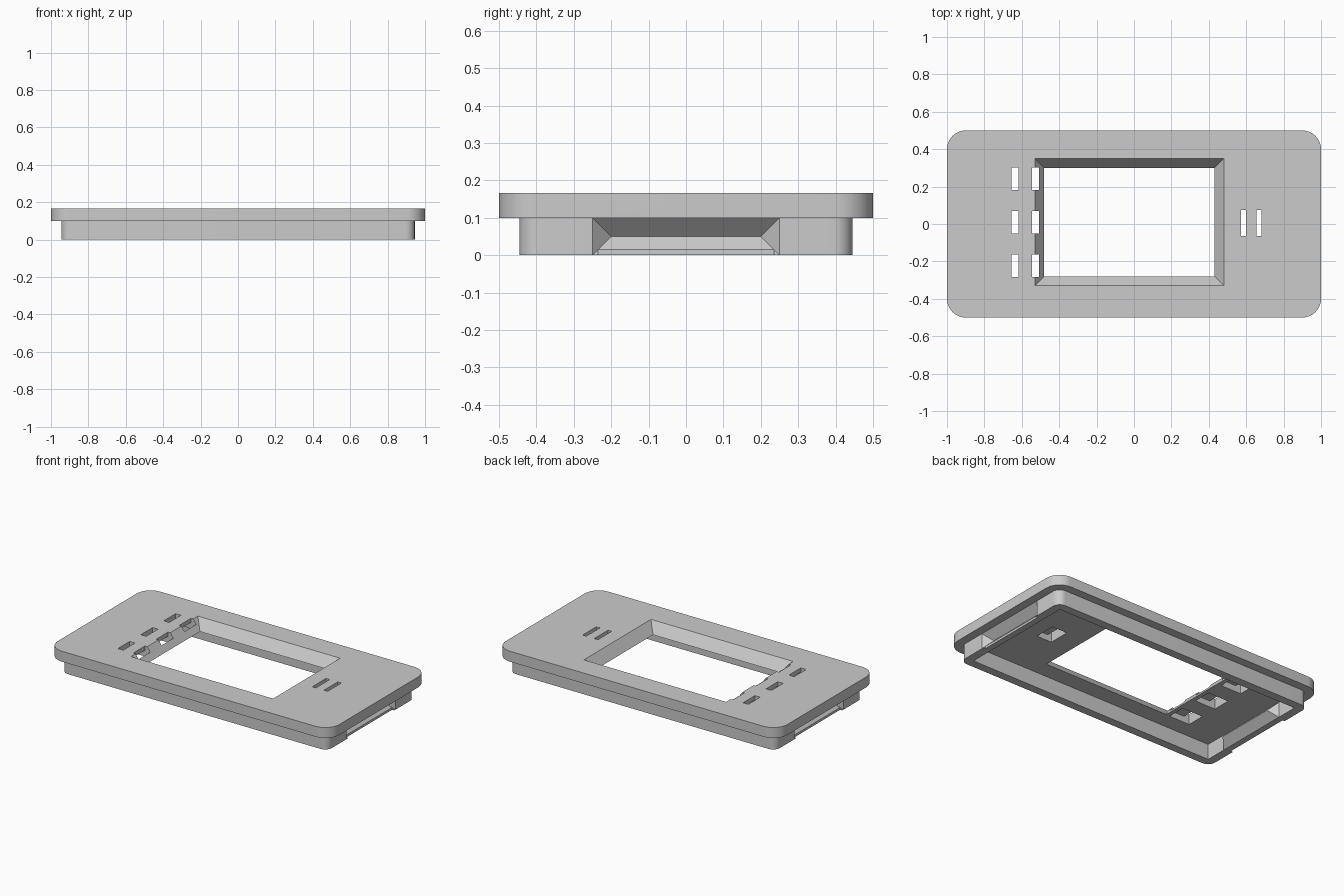
import bpy, bmesh, math
from mathutils import Vector

cube = bpy.data.objects.get("Cube")
if cube:
    bpy.data.objects.remove(cube, do_unlink=True)

TOP, LEDGE = 0.167, 0.10        # plate top, plate underside
WX, WY, T = 0.945, 0.445, 0.055  # skirt half sizes and thickness

grey = bpy.data.materials.new("plain grey")
grey.use_nodes = True
grey.diffuse_color = (0.6, 0.6, 0.6, 1)
grey.node_tree.nodes["Principled BSDF"].inputs["Base Color"].default_value = (0.6, 0.6, 0.6, 1)


def hull(name, points):
    """Convex solid around the given points."""
    bm = bmesh.new()
    for p in points:
        bm.verts.new(p)
    bmesh.ops.convex_hull(bm, input=bm.verts[:])
    bmesh.ops.dissolve_limit(bm, angle_limit=0.001, verts=bm.verts[:], edges=bm.edges[:])
    bmesh.ops.recalc_face_normals(bm, faces=bm.faces[:])
    mesh = bpy.data.meshes.new(name)
    bm.to_mesh(mesh)
    bm.free()
    mesh.materials.append(grey)
    obj = bpy.data.objects.new(name, mesh)
    bpy.context.collection.objects.link(obj)
    return obj


def box(name, x0, x1, y0, y1, z0, z1):
    return hull(name, [(x, y, z) for x in (x0, x1) for y in (y0, y1) for z in (z0, z1)])


def rounded_slab(name, hx, hy, r, z0, z1, steps=10):
    pts = []
    for sx in (-1, 1):
        for sy in (-1, 1):
            for i in range(steps + 1):
                a = math.pi / 2 * i / steps
                x = sx * (hx - r + r * math.cos(a))
                y = sy * (hy - r + r * math.sin(a))
                pts += [(x, y, z0), (x, y, z1)]
    return hull(name, pts)


def combine(target, other, operation):
    mod = target.modifiers.new("shape", 'BOOLEAN')
    mod.operation, mod.solver, mod.object = operation, 'EXACT', other
    bpy.context.view_layer.objects.active = target
    bpy.ops.object.modifier_apply(modifier=mod.name)
    bpy.data.objects.remove(other, do_unlink=True)


def grip(name, side, x_face, x_base):
    """Wedge whose ridge lies 0.05 inward of x_face, continued straight to x_base."""
    pts = [(side * x, y, z) for x in (x_face, x_base) for y in (-0.25, 0.25) for z in (0, LEDGE)]
    pts += [(side * (x_face - 0.05), y, LEDGE / 2) for y in (-0.2, 0.2)]
    return hull(name, pts)


# Top plate and hollow skirt
frame = rounded_slab("bezel_frame", 1.0, 0.5, 0.1, LEDGE, TOP)
combine(frame, rounded_slab("skirt", WX, WY, 0.05, 0, LEDGE + 0.02), 'UNION')
combine(frame, box("cavity", -WX + T, WX - T, -WY + T, WY - T, -0.1, LEDGE), 'DIFFERENCE')

# Finger grips at both ends: bump inside, groove outside, trimmed lower lip
for side in (-1, 1):
    combine(frame, grip("grip_bump", side, WX - T, WX - 0.02), 'UNION')
    combine(frame, grip("grip_groove", side, WX, WX + 0.2), 'DIFFERENCE')
    xs = sorted((side * (WX - 0.015), side * 1.2))
    combine(frame, box("lip_trim", *xs, -0.235, 0.235, -0.1, 0.015), 'DIFFERENCE')

# Bevelled window, its slopes carried past both surfaces
window = []
slope = 0.05 / (TOP - LEDGE)
for z in (LEDGE - 0.01, TOP + 0.01):
    g = (z - TOP) * slope
    window += [(x, y, z) for x in (-0.53 - g, 0.48 + g) for y in (-0.33 - g, 0.35 + g)]
combine(frame, hull("window", window), 'DIFFERENCE')


# Paired slots joined underneath by a recess that leaves a bridge on top
def slot_pair(x0, x1, width, y0, y1):
    combine(frame, box("recess", x0, x1, y0, y1, 0.06, 0.14), 'DIFFERENCE')
    for a in (x0, x1 - width):
        combine(frame, box("slot", a, a + width, y0, y1, 0.06, 0.25), 'DIFFERENCE')


for yc in (-0.223, 0.01, 0.243):
    slot_pair(-0.655, -0.508, 0.038, yc - 0.06, yc + 0.06)
slot_pair(0.573, 0.682, 0.026, -0.065, 0.075)

# Smooth the rounded corners, keep the edges crisp
bpy.ops.object.select_all(action='DESELECT')
frame.select_set(True)
bpy.context.view_layer.objects.active = frame
bpy.ops.object.shade_smooth_by_angle(angle=math.radians(25))
